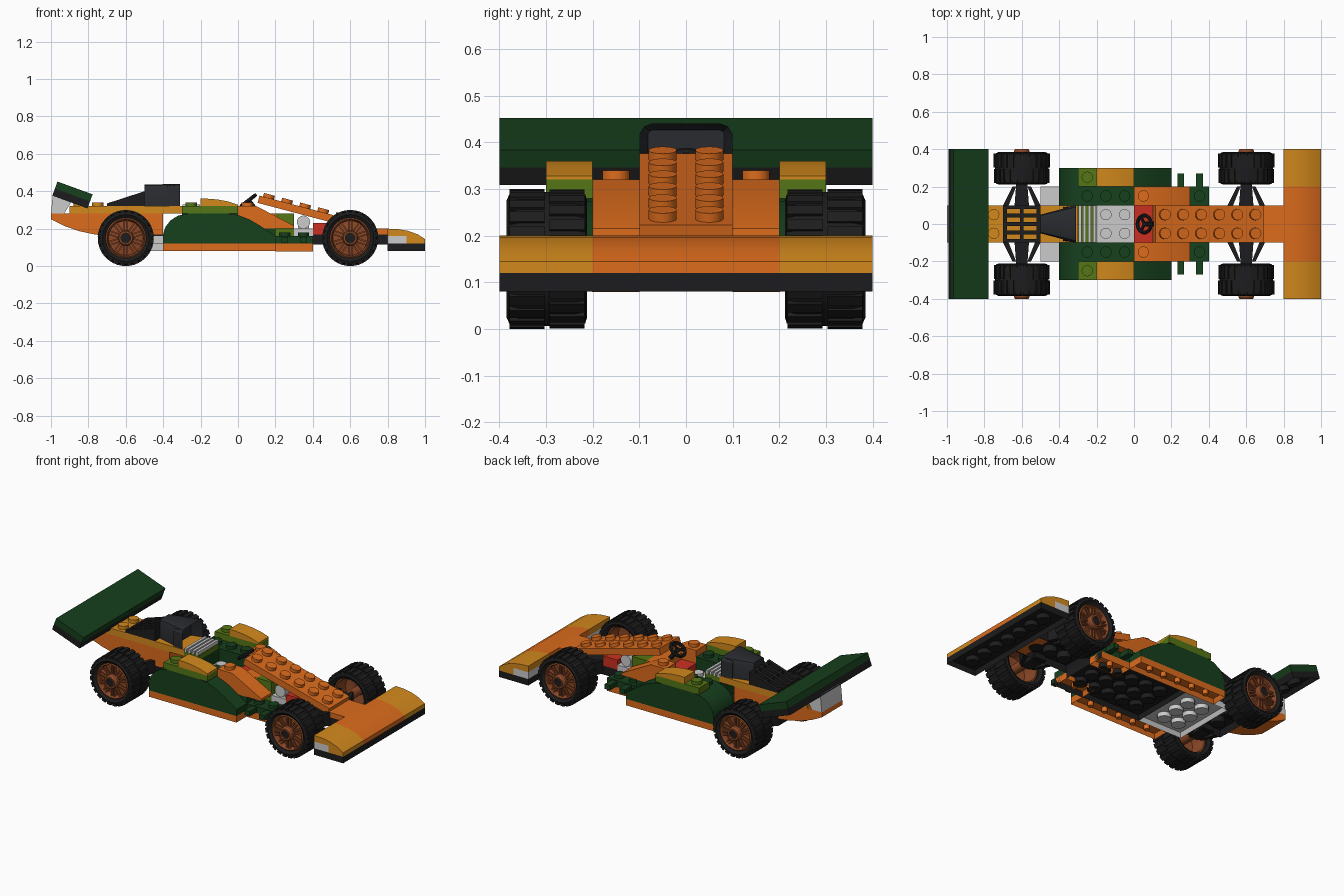
import bpy, bmesh, math
from mathutils import Matrix, Vector

if "Cube" in bpy.data.objects:
    bpy.data.objects.remove(bpy.data.objects["Cube"])

COL = dict(orange=(.72, .15, .012), yellow=(.65, .25, .012), green=(.008, .05, .012),
           lime=(.09, .18, .008), black=(.012, .012, .013), brown=(.26, .065, .02),
           red=(.6, .03, .015), dark=(.022, .024, .028))
MATS = {}
I = Matrix.Identity(4)


def finish(name, bm, color=None, M=I):
    bmesh.ops.recalc_face_normals(bm, faces=bm.faces)
    me = bpy.data.meshes.new(name)
    bm.to_mesh(me)
    bm.free()
    me.transform(M)
    me.shade_smooth()
    me.set_sharp_from_angle(angle=math.radians(28))
    if color:
        if color not in MATS:
            MATS[color] = bpy.data.materials.new(color)
            MATS[color].diffuse_color = (*COL[color], 1)
        me.materials.append(MATS[color])
    ob = bpy.data.objects.new(name, me)
    bpy.context.collection.objects.link(ob)
    return ob


def add_box(bm, x0, x1, y0, y1, z0, z1, M=I):
    T = Matrix.Translation(((x0 + x1) / 2, (y0 + y1) / 2, (z0 + z1) / 2))
    S = Matrix.Diagonal((abs(x1 - x0), abs(y1 - y0), abs(z1 - z0), 1))
    return bmesh.ops.create_cube(bm, size=1, matrix=M @ T @ S)['verts']


def add_cyl(bm, c, r, h, axis='z', seg=20):
    R = {'z': I, 'x': Matrix.Rotation(math.pi / 2, 4, 'Y'), 'y': Matrix.Rotation(math.pi / 2, 4, 'X')}[axis]
    bmesh.ops.create_cone(bm, cap_ends=True, segments=seg, radius1=r, radius2=r, depth=h,
                          matrix=Matrix.Translation(c) @ R)


def brick(name, x0, x1, y0, y1, z0, z1, color=None, studs=(), hollow=False, M=I):
    """Block with optional studs and an open, tubed underside."""
    y0, y1 = min(y0, y1), max(y0, y1)
    bm = bmesh.new()
    add_box(bm, x0, x1, y0, y1, z0, z1)
    if hollow:
        bm.faces.ensure_lookup_table()
        f = min(bm.faces, key=lambda f: f.calc_center_median().z)
        bmesh.ops.inset_region(bm, faces=[f], thickness=.014)
        bmesh.ops.translate(bm, verts=f.verts, vec=(0, 0, (z1 - z0) * .7))
        nx, ny = round((x1 - x0) * 10), round((y1 - y0) * 10)
        for i in range(1, nx):
            for j in range(1, max(ny, 2)):
                add_cyl(bm, (x0 + i * .1, y0 + (j * .1 if ny > 1 else .05), (z0 + z1) / 2),
                        .04 if ny > 1 else .016, z1 - z0 - .002, seg=14)
    for x, y in studs:
        add_cyl(bm, (x, y, z1 + .01), .03, .02)
    return finish(name, bm, color, M)


def prism(name, pts, a, b, color=None, axis='y', studs=()):
    """Polygon in xz (axis y) or xy (axis z), extruded from a to b."""
    bm = bmesh.new()
    put = (lambda p, t: (p[0], t, p[1])) if axis == 'y' else (lambda p, t: (p[0], p[1], t))
    f = bm.faces.new([bm.verts.new(put(p, a)) for p in pts])
    ex = bmesh.ops.extrude_face_region(bm, geom=[f])['geom']
    d = Vector(put((0, 0), b - a))
    bmesh.ops.translate(bm, verts=[v for v in ex if isinstance(v, bmesh.types.BMVert)], vec=d)
    for c in studs:
        add_cyl(bm, c, .03, .02)
    return finish(name, bm, color)


def lathe(name, prof, color, M, seg=48):
    """Spin (radius, axial) closed profile about y."""
    bm = bmesh.new()
    rings = [[bm.verts.new((r * math.cos(t), a, r * math.sin(t)))
              for t in [2 * math.pi * k / seg for k in range(seg)]] for r, a in prof]
    for i, A in enumerate(rings):
        B = rings[(i + 1) % len(rings)]
        for k in range(seg):
            bm.faces.new((A[k], A[(k + 1) % seg], B[(k + 1) % seg], B[k]))
    return finish(name, bm, color, M)


def grid(xs, ys):
    return [(x, y) for x in xs for y in ys]


SIDES = (1, -1)

# Wheels: tyre, tread, rim, hub; local +y faces outward
for wx in (-.6, .6):
    for s in SIDES:
        M = Matrix.Translation((wx, 0, .15)) @ Matrix.Diagonal((1, s, 1, 1))
        tag = ('front' if wx > 0 else 'rear') + ('_left' if s > 0 else '_right')
        lathe('tyre_' + tag, [(.106, .222), (.125, .212), (.138, .216), (.144, .235), (.144, .36),
                              (.138, .379), (.125, .385), (.106, .372)], 'black', M)
        bm = bmesh.new()
        for k in range(48):
            R = Matrix.Rotation(math.pi * k / 24, 4, 'Y')
            y0, y1 = ((.218, .293), (.303, .378))[k % 2]
            add_box(bm, -.013, .013, y0, y1, .132, .1495, R)
        finish('tread_' + tag, bm, 'black', M)
        lathe('rim_' + tag, [(.11, .235), (.11, .372), (.101, .378), (.096, .368), (.092, .345),
                             (.03, .355), (.03, .335), (.09, .325), (.098, .235)], 'brown', M)
        bm = bmesh.new()
        for k in range(10):
            R = Matrix.Rotation(math.pi * k / 5, 4, 'Y')
            for o in (-.009, .009):
                add_box(bm, o - .004, o + .004, .34, .368, .03, .098, R)
        finish('spokes_' + tag, bm, 'brown', M)
        lathe('hub_' + tag, [(.028, .2), (.028, .33), (.042, .345), (.042, .39), (.036, .4),
                             (.026, .4), (.026, .385), (.01, .385), (.01, .2)], 'brown', M, 24)
        bm = bmesh.new()
        add_cyl(bm, (0, .24, 0), .026, .3, 'y')
        finish('axle_' + tag, bm, 'black', M)
        # Suspension block and splayed arms
        prism('axle_carrier_' + tag, [(wx - .04, s * .08), (wx + .04, s * .08), (wx + .03, s * .21),
                                      (wx - .03, s * .21)], .12, .18, 'black', 'z')
        for e in SIDES:
            prism('suspension_arm_' + tag, [(wx + e * .1, s * .1), (wx + e * .07, s * .1),
                                            (wx + e * .03, s * .2), (wx + e * .05, s * .2)], .12, .2, 'black', 'z')

# Floor and chassis
brick('floor', -.2, .4, -.2, .2, .08, .12, 'black', hollow=True)
brick('rear_floor', -.5, -.2, -.2, .2, .081, .12, hollow=True)
brick('rear_skirt', -.5, -.4, -.1, .1, .12, .16)
for n, a, b in (('front', .4, .8), ('rear', -.7, -.4)):
    brick(n + '_chassis_beam', a, b, -.1, .1, .115, .17, 'black', hollow=True)
brick('chassis_core', -.4, .4, -.1, .1, .12, .16, 'black')

for s in SIDES:
    # Side strips and pods
    brick('side_strip', -.4, .2, s * .2, s * .3, .08, .12, 'orange', hollow=True)
    brick('front_side_strip', .2, .4, s * .1, s * .201, .079, .12, 'orange', hollow=True)
    prism('side_pod_rear', [(-.4, .12), (-.1, .12), (-.1, .28), (-.27, .28), (-.32, .27), (-.36, .245),
                            (-.388, .21), (-.4, .17)], s * .1, s * .3, 'green',
          studs=[(-.25, s * .15, .29), (-.15, s * .15, .29)])
    prism('side_pod_front', [(-.1, .12), (.2, .12), (.2, .16), (.12, .215), (.06, .25), (0, .273),
                             (-.05, .28), (-.1, .28)], s * .2, s * .3, 'green')
    brick('cockpit_wall', -.1, 0, s * .1, s * .2, .12, .28, 'green', [(-.05, s * .15)])
    brick('pod_plate', -.3, 0, s * .2, s * .3, .28, .32, 'lime', [(-.25, s * .25)])
    prism('pod_cap', [(-.2, .32), (0, .315), (0, .328), (-.05, .345), (-.11, .356), (-.16, .36),
                      (-.2, .36)], s * .2, s * .3, 'yellow')
    # Cockpit slopes
    brick('slope_base', 0, .2, s * .1, s * .2, .12, .2, 'green')
    prism('cockpit_slope', [(0, .2), (.3, .2), (.3, .215), (.1, .32), (0, .32)], s * .1, s * .2, 'orange',
          studs=[(.05, s * .15, .33)])
    # Clip plate ahead of the pods
    brick('clip_plate', .2, .4, s * .1, s * .2, .12, .16, 'green', [(.35, s * .15), (.25, s * .15)])
    for x in (.25, .35):
        brick('clip_finger', x - .018, x + .018, s * .2, s * .27, .125, .155, 'green')

# Cockpit
brick('seat', -.2, 0, -.1, .1, .16, .2, None, grid((-.15, -.05), (-.05, .05)))
brick('cockpit_floor', 0, .1, -.1, .1, .16, .24, 'red')
brick('dashboard', .1, .2, -.1, .1, .16, .28, 'orange')
brick('seat_back', -.3, -.2, -.1, .1, .16, .28, 'green')
brick('grille_base', -.3, -.2, -.1, .1, .28, .31, 'lime')
bm = bmesh.new()
for k in range(4):
    add_box(bm, -.298 + k * .026, -.282 + k * .026, -.1, .1, .31, .33)
finish('grille_bars', bm)

# Steering wheel
W = Matrix.Translation((.055, 0, .35)) @ Matrix.Rotation(math.radians(-38), 4, 'Y')
lathe('steering_wheel', [(.046 + .01 * math.cos(t), .01 * math.sin(t)) for t in
                         [math.pi * k / 4 for k in range(8)]], 'black', W @ Matrix.Rotation(math.pi / 2, 4, 'X'), 28)
bm = bmesh.new()
add_cyl(bm, (0, 0, -.04), .014, .08)
for k in range(3):
    add_box(bm, 0, .045, -.006, .006, -.006, .006, Matrix.Rotation(k * 2 * math.pi / 3, 4, 'Z'))
finish('steering_column', bm, 'black', W)

# Sloping nose and its supports
N = Matrix.Translation((.405, 0, .3)) @ Matrix.Rotation(math.radians(14.8), 4, 'Y')
brick('nose_plate', -.3, .3, -.1, .1, -.04, 0, 'orange',
      grid([-.25 + .1 * k for k in range(6)], (-.05, .05)), True, N)
brick('nose_riser', .2, .3, -.1, .1, .16, .28, 'lime')
brick('hinge_base', .3, .4, -.1, .1, .16, .2)
bm = bmesh.new()
add_cyl(bm, (.35, 0, .235), .035, .18, 'y')
for s in SIDES:
    add_box(bm, .32, .38, s * .05, s * .08, .19, .24)
finish('nose_hinge', bm)
brick('nose_red_block', .4, .5, -.1, .1, .16, .23, 'red')
brick('nose_tip', .69, .8, -.1, .1, .12, .2, 'orange')

# Front wing
brick('front_wing_base', .8, 1, -.4, .4, .08, .12, 'black', hollow=True)
brick('front_wing_spacer', .8, .9, -.4, .4, .12, .162)
for s in SIDES:
    for a, b, c in ((0, .2, 'orange'), (.2, .4, 'yellow')):
        prism('front_wing_' + c, [(.8, .162), (.9, .162), (.9, .12), (1, .12), (1, .145), (.96, .17),
                                  (.91, .188), (.86, .197), (.8, .2)], s * a, s * b, c)

# Tail body
prism('tail', [(-1, .28), (-1, .25), (-.93, .215), (-.85, .187), (-.77, .17), (-.7, .16), (-.4, .16),
               (-.4, .28)], -.1, .1, 'orange')
brick('tail_plate', -.9, -.3, -.1, .1, .28, .32, 'yellow', grid((-.75, -.85), (-.05, .05)))

# Slotted engine cover
for k in range(5):
    y = -.1 + k * .045
    prism('engine_cover_rib', [(-.7, .32), (-.5, .32), (-.5, .4), (-.7, .335)], y, y + .02, 'black')
for x in (-.7, -.61, -.52):
    z = .335 + (x + .7) * .325
    brick('engine_cover_crossbar', x, x + .02, -.1, .1, .32, z, 'black')

# Air intake, narrow at the rear with a hollow mouth
bm = bmesh.new()
loops = [[bm.verts.new((x, w * y, z0 + (z1 - z0) * t)) for y, t in
          ((-1, 0), (1, 0), (1, .85), (.9, .96), (.75, 1), (-.75, 1), (-.9, .96), (-1, .85))]
         for x, w, z0, z1 in ((-.5, .05, .32, .435), (-.31, .1, .29, .44))]
bm.faces.new(loops[0])
mouth = bm.faces.new(loops[1])
for k in range(8):
    bm.faces.new((loops[0][k], loops[0][k - 1], loops[1][k - 1], loops[1][k]))
bmesh.ops.recalc_face_normals(bm, faces=bm.faces)
bmesh.ops.inset_region(bm, faces=[mouth], thickness=.014)
bmesh.ops.translate(bm, verts=mouth.verts, vec=(-.07, 0, 0))
finish('air_intake', bm, 'dark')

# Rear wing on a grey bracket
V = Matrix.Translation((-.885, 0, .38)) @ Matrix.Rotation(math.radians(20), 4, 'Y')
prism('wing_bracket', [(-1, .28), (-.93, .28), (-.89, .345), (-.99, .385)], -.1, .1)
brick('rear_wing_base', -.1, .1, -.4, .4, -.04, 0, 'black', hollow=True, M=V)
for s in SIDES:
    brick('rear_wing_top', -.1, .1, 0, s * .4, 0, .04, 'green', M=V)

for m in bpy.data.materials:
    if m.users and not m.is_grease_pencil:
        m.use_nodes = True
        m.node_tree.nodes["Principled BSDF"].inputs["Base Color"].default_value = m.diffuse_color
